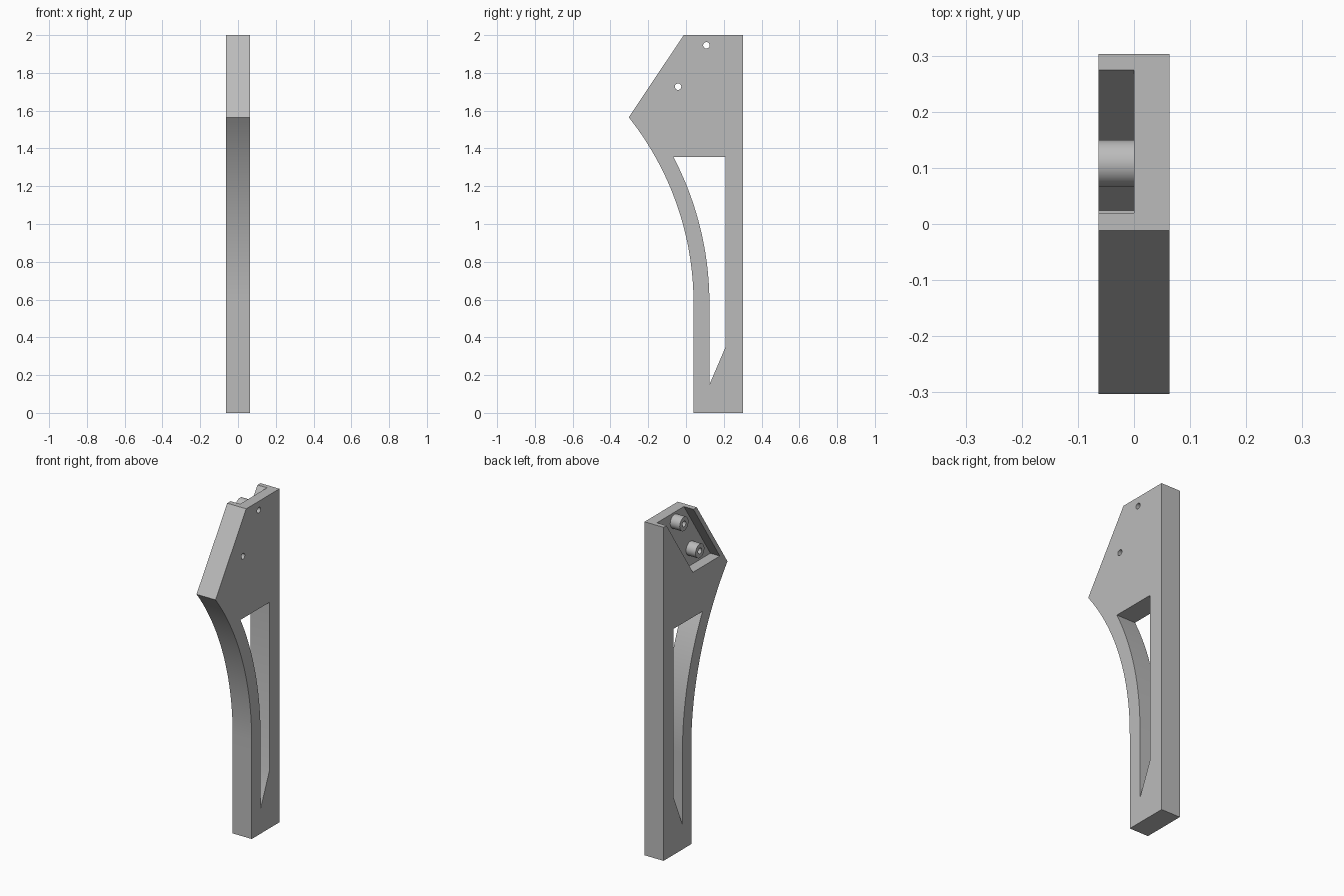
import bpy, bmesh, math

if "Cube" in bpy.data.objects:
    bpy.data.objects.remove(bpy.data.objects["Cube"])

HALF = 0.063                      # half of the plate thickness
BOSSES = [(0.108, 1.946), (-0.042, 1.727)]

grey = bpy.data.materials.new("plain_grey")
grey.use_nodes = True
grey.diffuse_color = (0.5, 0.5, 0.5, 1)
grey.node_tree.nodes["Principled BSDF"].inputs["Base Color"].default_value = (0.5, 0.5, 0.5, 1)


def slab(name, outline, x0, x1):
    """Prism with a (y, z) outline between two x planes."""
    bm = bmesh.new()
    face = bm.faces.new([bm.verts.new((x0, y, z)) for y, z in outline])
    out = bmesh.ops.extrude_face_region(bm, geom=[face])
    for v in out["geom"]:
        if isinstance(v, bmesh.types.BMVert):
            v.co.x = x1
    bmesh.ops.recalc_face_normals(bm, faces=bm.faces)
    mesh = bpy.data.meshes.new(name)
    bm.to_mesh(mesh)
    bm.free()
    obj = bpy.data.objects.new(name, mesh)
    bpy.context.collection.objects.link(obj)
    mesh.materials.append(grey)
    return obj


def circle(centre, radius, count=40):
    steps = [2 * math.pi * i / count for i in range(count)]
    return [(centre[0] + radius * math.cos(a), centre[1] + radius * math.sin(a)) for a in steps]


def arc(radius, z_top, count=32):
    """Upward sweep about the shared centre of both leg curves."""
    end = math.asin((z_top - ARC_Z) / radius)
    return [(ARC_Y + radius * math.cos(end * i / count),
             ARC_Z + radius * math.sin(end * i / count)) for i in range(count + 1)]


def combine(obj, tool, operation):
    tool.hide_render = True
    mod = obj.modifiers.new(operation.lower(), 'BOOLEAN')
    mod.operation = operation
    mod.solver = 'EXACT'
    mod.object = tool
    bpy.context.view_layer.objects.active = obj
    bpy.ops.object.modifier_apply(modifier=mod.name)
    bpy.data.objects.remove(tool)


# Main plate: straight back, curved front, sloping head
R_OUT, R_IN = 1.586, 1.67
ARC_Y, ARC_Z = 0.04 - R_OUT, 0.58
outline = [(0.303, 0), (0.303, 2), (-0.012, 2)] + arc(R_OUT, 1.565)[::-1] + [(0.04, 0)]
bracket = slab("bracket", outline, -HALF, HALF)

# Window between the curved brace and the back post
window = [(0.124, 0.15), (0.209, 0.348), (0.209, 1.355)] + arc(R_IN, 1.355)[::-1]
combine(bracket, slab("window_cutter", window, -0.2, 0.2), 'DIFFERENCE')

# Slanted pocket in the head, open at the top and on one face
lean, low, high = 0.667, 1.624, 2.1
shift = lean * (high - low)
pocket = [(-0.231, low), (0.024, low), (0.024 + shift, high), (-0.231 + shift, high)]
combine(bracket, slab("pocket_cutter", pocket, -0.2, 0), 'DIFFERENCE')

# Bosses with screw holes through the head
for centre in BOSSES:
    combine(bracket, slab("boss", circle(centre, 0.0415), -HALF, 0.02), 'UNION')
    combine(bracket, slab("hole_cutter", circle(centre, 0.017), -0.2, 0.2), 'DIFFERENCE')

bpy.ops.object.select_all(action='DESELECT')
bracket.select_set(True)
bpy.context.view_layer.objects.active = bracket
bpy.ops.object.shade_smooth_by_angle(angle=math.radians(25))
